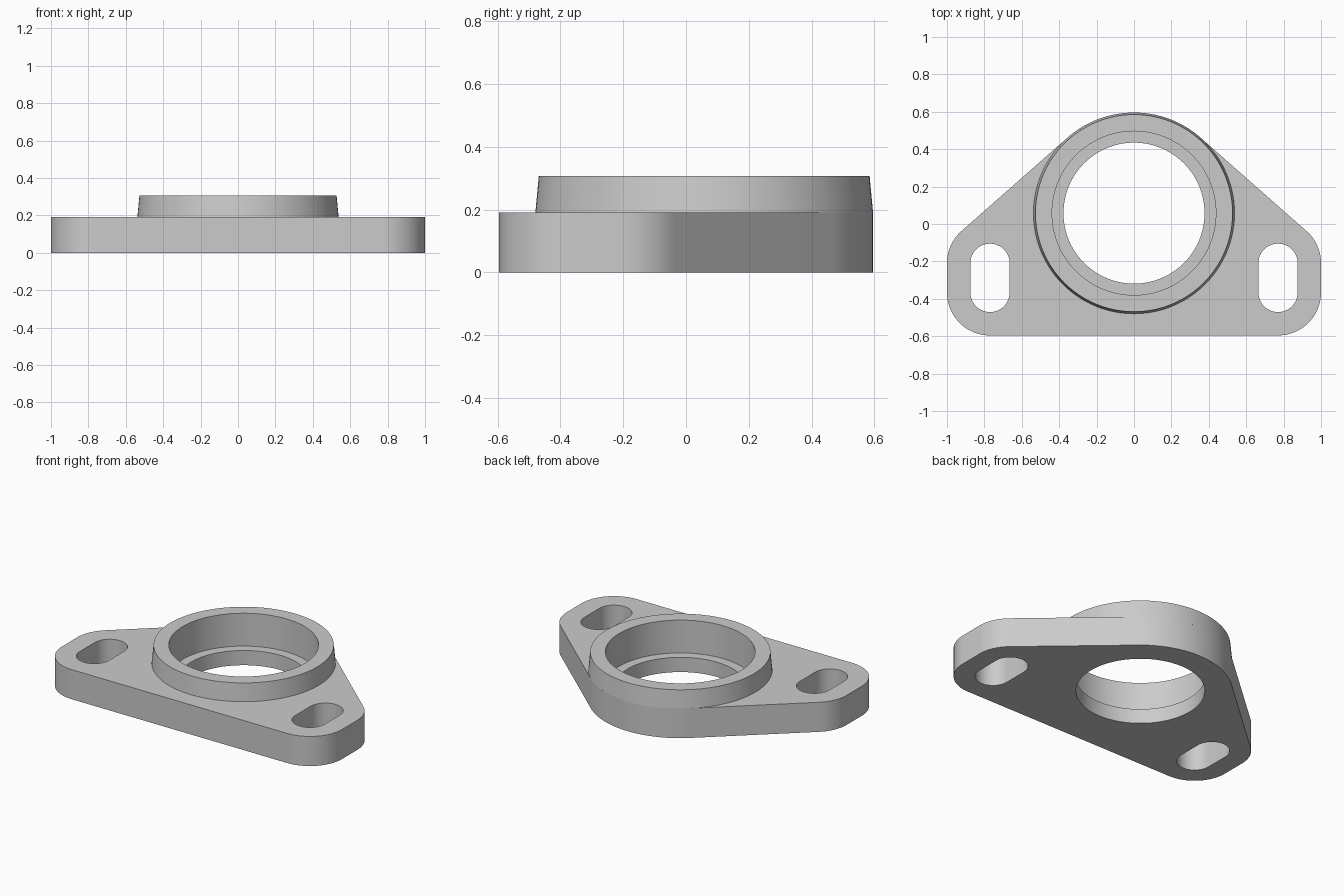
import bpy
import bmesh
from math import cos, sin, atan2, acos, hypot, radians, pi

old = bpy.data.objects.get("Cube")
if old:
    bpy.data.objects.remove(old, do_unlink=True)

grey = bpy.data.materials.new("plain grey")
grey.use_nodes = True
grey.diffuse_color = (0.6, 0.6, 0.6, 1)
grey.node_tree.nodes["Principled BSDF"].inputs["Base Color"].default_value = (0.6, 0.6, 0.6, 1)

# Main dimensions
BORE_Y = 0.058
PLATE_TOP, BOSS_TOP, LEDGE = 0.191, 0.307, 0.095
BOSS_R, BOSS_TOP_R = 0.538, 0.527
SEAT_R, HOLE_R = 0.438, 0.377
EAR_X, EAR_R, SLOT_R = 0.77, 0.23, 0.105
SLOT_BACK, SLOT_FRONT = -0.21, -0.366
FULL = 2 * pi


def arc(cx, cy, r, start, end, steps):
    """Points on an arc, both ends included."""
    return [(cx + r * cos(start + (end - start) * i / steps),
             cy + r * sin(start + (end - start) * i / steps)) for i in range(steps + 1)]


def circle(r, steps=128):
    return arc(0, BORE_Y, r, 0, FULL, steps)[:-1]


def loft(name, bottom, top, z0, z1):
    """Closed solid between two outlines with the same point count."""
    bm = bmesh.new()
    low = [bm.verts.new((x, y, z0)) for x, y in bottom]
    high = [bm.verts.new((x, y, z1)) for x, y in top]
    bm.faces.new(low[::-1])
    bm.faces.new(high)
    n = len(low)
    for i in range(n):
        j = (i + 1) % n
        bm.faces.new((low[i], low[j], high[j], high[i]))
    mesh = bpy.data.meshes.new(name)
    bm.to_mesh(mesh)
    bm.free()
    mesh.materials.append(grey)
    obj = bpy.data.objects.new(name, mesh)
    bpy.context.collection.objects.link(obj)
    return obj


def select(obj):
    bpy.ops.object.select_all(action='DESELECT')
    obj.select_set(True)
    bpy.context.view_layer.objects.active = obj


def cut(obj, outline, z0, z1):
    """Remove a straight prism from the solid."""
    cutter = loft("cutter", outline, outline, z0, z1)
    cutter.hide_render = True
    mod = obj.modifiers.new("cut", 'BOOLEAN')
    mod.operation, mod.solver, mod.object = 'DIFFERENCE', 'EXACT', cutter
    select(obj)
    bpy.ops.object.modifier_apply(modifier=mod.name)
    bpy.data.objects.remove(cutter, do_unlink=True)


# Plate outline: round back, straight tangents, two rounded ears
dx, dy = EAR_X, SLOT_BACK - BORE_Y
tangent = atan2(dy, dx) + acos((BOSS_R - EAR_R) / hypot(dx, dy))
outline = arc(0, BORE_Y, BOSS_R, tangent, pi - tangent, 48)
outline += arc(-EAR_X, SLOT_BACK, EAR_R, pi - tangent, pi, 16)
outline += arc(-EAR_X, SLOT_FRONT, EAR_R, pi, 1.5 * pi, 24)
outline += arc(EAR_X, SLOT_FRONT, EAR_R, -pi / 2, 0, 24)
outline += arc(EAR_X, SLOT_BACK, EAR_R, 0, tangent, 16)
plate = loft("mounting_plate", outline, outline, 0, PLATE_TOP)

# Stepped bore and mounting slots
cut(plate, circle(HOLE_R), -0.1, 0.5)
cut(plate, circle(SEAT_R), LEDGE, 0.5)
for side in (-1, 1):
    slot = arc(side * EAR_X, SLOT_BACK, SLOT_R, 0, pi, 24)
    slot += arc(side * EAR_X, SLOT_FRONT, SLOT_R, pi, FULL, 24)
    cut(plate, slot, -0.1, 0.5)

# Tapered collar around the bore
collar = loft("bearing_collar", circle(BOSS_R), circle(BOSS_TOP_R), PLATE_TOP, BOSS_TOP)
cut(collar, circle(SEAT_R), 0, 0.5)

for part in (plate, collar):
    select(part)
    bpy.ops.object.shade_smooth_by_angle(angle=radians(30))
